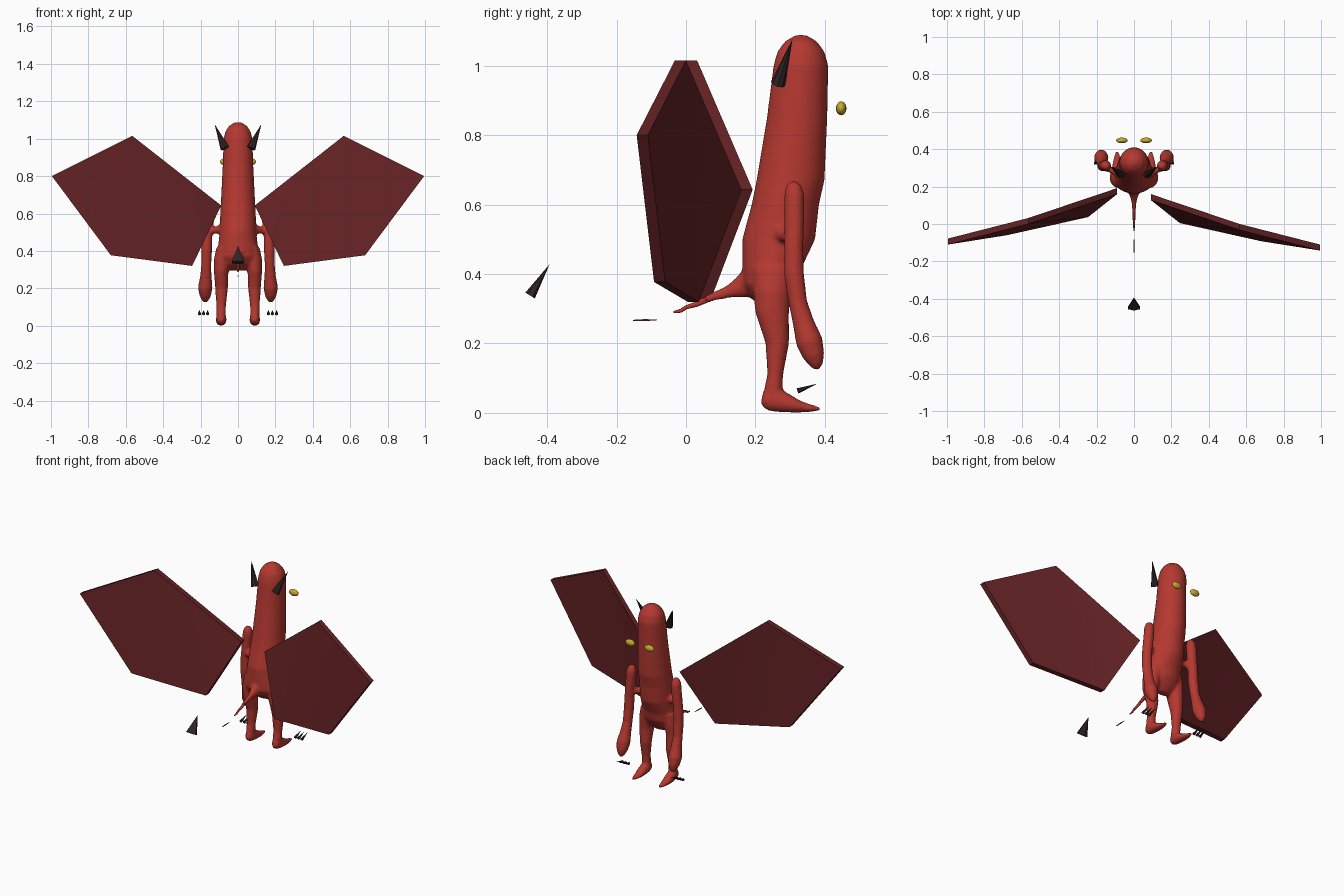
import bpy, bmesh, math
from mathutils import Vector, Matrix

if "Cube" in bpy.data.objects:
    bpy.data.objects.remove(bpy.data.objects["Cube"])


def material(name, rgb):
    m = bpy.data.materials.new(name)
    m.diffuse_color = (*rgb, 1)
    m.use_nodes = True
    m.node_tree.nodes["Principled BSDF"].inputs["Base Color"].default_value = m.diffuse_color
    return m


RED = material("red skin", (0.46, 0.04, 0.03))
MAROON = material("maroon membrane", (0.135, 0.017, 0.019))
BLACK = material("dark horn", (0.03, 0.017, 0.019))
GOLD = material("gold eye", (0.6, 0.4, 0.03))


def finish(bm, name, mat, smooth=False):
    bmesh.ops.recalc_face_normals(bm, faces=bm.faces)
    me = bpy.data.meshes.new(name)
    bm.to_mesh(me)
    bm.free()
    me.materials.append(mat)
    for p in me.polygons:
        p.use_smooth = smooth
    ob = bpy.data.objects.new(name, me)
    bpy.context.collection.objects.link(ob)
    return ob


def loft(bm, path, sides=20, level=False):
    """Skin elliptical rings (x, y, z, r1, r2) along a path; level keeps rings horizontal."""
    pts = [Vector(p[:3]) for p in path]
    rings = []
    for i, (x, y, z, r1, r2) in enumerate(path):
        t = (pts[min(i + 1, len(pts) - 1)] - pts[max(i - 1, 0)]).normalized()
        if level:
            t = Vector((0, 0, 1))
        ref = Vector((1, 0, 0)) if abs(t.x) < 0.8 else Vector((0, 1, 0))
        u = (ref - t * ref.dot(t)).normalized()
        v = t.cross(u)
        ring = []
        for k in range(sides):
            a = 2 * math.pi * k / sides
            ring.append(bm.verts.new(pts[i] + u * r1 * math.cos(a) + v * r2 * math.sin(a)))
        rings.append(ring)
    for a, b in zip(rings, rings[1:]):
        for k in range(sides):
            n = (k + 1) % sides
            bm.faces.new((a[k], a[n], b[n], b[k]))
    bm.faces.new(rings[0][::-1])
    bm.faces.new(rings[-1])


def spike(name, base, tip, r1, r2, sides):
    """Cone from base to tip; r1 is its half width in x, r2 its other half width."""
    base, tip = Vector(base), Vector(tip)
    t = (tip - base).normalized()
    u = (Vector((1, 0, 0)) - t * t.x).normalized()
    v = t.cross(u)
    frame = Matrix((u * r1, v * r2, t)).transposed().to_4x4()
    bm = bmesh.new()
    h = (tip - base).length
    bmesh.ops.create_cone(bm, cap_ends=True, segments=sides, radius1=1, radius2=0, depth=h,
                          matrix=Matrix.Translation((base + tip) / 2) @ frame)
    return finish(bm, name, BLACK)


# Body: torso and tall rounded head, limbs and tail fused into one skin
bm = bmesh.new()
torso = [(.25, .295, .04, .02), (.243, .33, .095, .055), (.243, .37, .11, .08),
         (.248, .42, .107, .086), (.267, .50, .098, .105), (.286, .60, .095, .097),
         (.301, .67, .091, .098), (.320, .85, .082, .087), (.331, 1.0, .077, .079),
         (.331, 1.04, .067, .068), (.331, 1.07, .046, .046), (.331, 1.088, .016, .016)]
loft(bm, [(0, y, z, a, b) for y, z, a, b in torso], 32, True)

# Tail root tapering backward
loft(bm, [(0, .26, .40, .08, .07), (0, .20, .385, .05, .055), (0, .16, .362, .025, .032),
          (0, .12, .348, .014, .018), (0, .07, .332, .01, .012), (0, .03, .314, .008, .009)])

for s in (-1, 1):
    # Leg
    leg = [(.07, .25, .42, .045, .06), (.083, .248, .35, .047, .055), (.09, .248, .29, .039, .049),
           (.088, .263, .20, .034, .034), (.09, .257, .11, .026, .023),
           (.09, .252, .07, .025, .027), (.09, .252, .03, .025, .026)]
    loft(bm, [(s * x, y, z, a, b) for x, y, z, a, b in leg], 20, True)
    # Foot
    foot = [(.218, .042, .012, .018), (.232, .04, .023, .031), (.26, .037, .028, .035),
            (.29, .028, .028, .028), (.325, .018, .025, .018), (.36, .013, .017, .011),
            (.388, .012, .008, .005)]
    loft(bm, [(s * .09, y, z, a, b) for y, z, a, b in foot])
    # Arm with heavy hand
    arm = [(.148, .31, .667, .010), (.149, .31, .655, .022), (.151, .312, .63, .029),
           (.157, .312, .56, .029), (.165, .310, .48, .028), (.168, .311, .40, .029),
           (.17, .322, .32, .027), (.172, .338, .26, .031), (.175, .355, .205, .039),
           (.175, .368, .165, .032), (.175, .375, .14, .021), (.175, .376, .125, .009)]
    loft(bm, [(s * x, y, z, r, r) for x, y, z, r in arm])
    # Shoulder bridge
    loft(bm, [(s * .06, .275, .515, .04, .04), (s * .095, .28, .515, .026, .026),
              (s * .125, .29, .51, .016, .018), (s * .165, .308, .50, .022, .022)])

body = finish(bm, "body", RED, True)
rm = body.modifiers.new("fuse", 'REMESH')
rm.mode = 'VOXEL'
rm.voxel_size = 0.007
rm.use_smooth_shade = True
sm = body.modifiers.new("soften", 'SMOOTH')
sm.factor = 0.5
sm.iterations = 6

# Thin tail end and loose tail segment
bm = bmesh.new()
loft(bm, [(0, .06, .327, .008, .010), (0, .03, .313, .007, .008), (0, 0, .304, .006, .006),
          (0, -.015, .294, .005, .006), (0, -.036, .290, .002, .003)], 10)
finish(bm, "tail_end", RED, True)
bm = bmesh.new()
loft(bm, [(0, -.152, .266, .002, .002), (0, -.12, .267, .004, .003), (0, -.083, .268, .002, .001)], 8)
finish(bm, "tail_segment", RED, True)
spike("tail_spade", (0, -.449, .338), (0, -.393, .428), .038, .016, 6)

# Wings: five-cornered sheets folded along lines from the top corner
outline = [(.565, 0, 1.015), (.09, .16, .643), (.245, .037, .32), (.68, -.06, .377), (.995, -.11, .80)]
for s, side in ((-1, "left"), (1, "right")):
    bm = bmesh.new()
    near = [bm.verts.new((s * x, y, z)) for x, y, z in outline]
    far = [bm.verts.new((s * x, y - s * .032, z)) for x, y, z in outline]
    for sheet in (near, far):
        for i in (1, 2, 3):
            bm.faces.new((sheet[0], sheet[i], sheet[i + 1]))
    for i in range(5):
        j = (i + 1) % 5
        bm.faces.new((near[i], near[j], far[j], far[i]))
    wing = finish(bm, side + "_wing", MAROON)
    bpy.ops.object.select_all(action='DESELECT')
    bpy.context.view_layer.objects.active = wing
    wing.select_set(True)
    bpy.ops.object.shade_smooth_by_angle(angle=math.radians(35))

    # Horn
    spike(side + "_horn", (s * .07, .265, .948), (s * .125, .307, 1.078), .024, .021, 8)

    # Eye floating ahead of the face
    bm = bmesh.new()
    bmesh.ops.create_uvsphere(bm, u_segments=16, v_segments=10, radius=1,
                              matrix=Matrix.Translation((s * .065, .447, .877))
                              @ Matrix.Diagonal((.031, .015, .020, 1)))
    finish(bm, side + "_eye", GOLD, True)

    # Three claws
    for k in range(3):
        x = s * (.162 + .022 * k)
        spike(f"{side}_claw_{k + 1}", (x, .321, .063), (x, .378, .084), .009, .008, 6)
